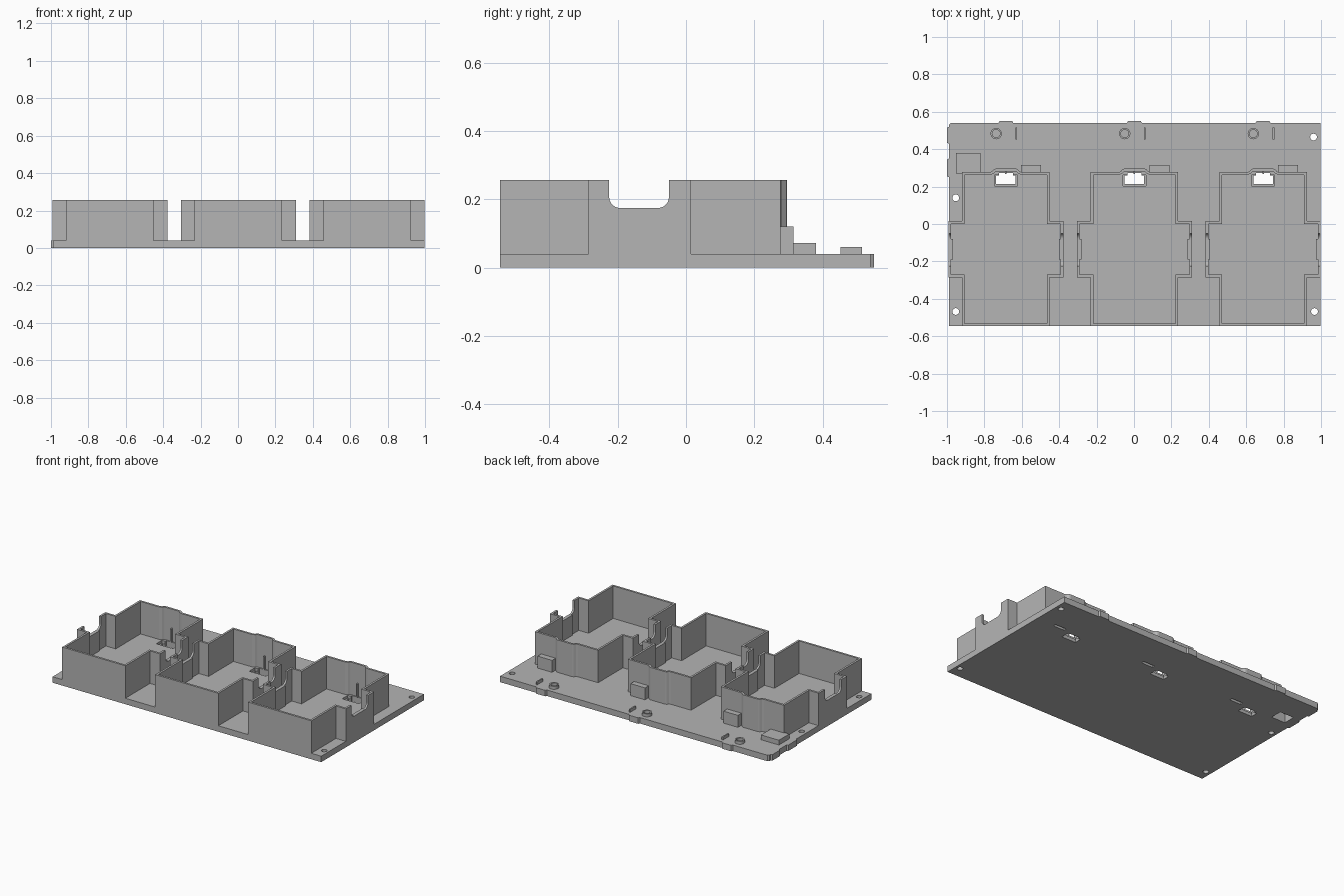
import bpy, bmesh, math
from mathutils import Vector

if "Cube" in bpy.data.objects:
    bpy.data.objects.remove(bpy.data.objects["Cube"])

grey = bpy.data.materials.new("matte_grey")
grey.diffuse_color = (0.46, 0.46, 0.46, 1)
grey.use_nodes = True
grey.node_tree.nodes["Principled BSDF"].inputs["Base Color"].default_value = grey.diffuse_color

PLATE_TOP, WALL_TOP, WALL = 0.04, 0.257, 0.014
BAYS = (-0.685, 0.0025, 0.69)


def finish(name, bm, helper=False):
    bmesh.ops.recalc_face_normals(bm, faces=bm.faces)
    mesh = bpy.data.meshes.new(name)
    bm.to_mesh(mesh)
    bm.free()
    mesh.materials.append(grey)
    ob = bpy.data.objects.new(name, mesh)
    bpy.context.collection.objects.link(ob)
    ob.hide_render = helper
    ob.hide_viewport = helper
    if helper:
        ob.display_type = 'WIRE'
    return ob


def add_prism(bm, pts, z0, z1):
    lo = [bm.verts.new((x, y, z0)) for x, y in pts]
    hi = [bm.verts.new((x, y, z1)) for x, y in pts]
    bm.faces.new(lo)
    bm.faces.new(hi)
    for i in range(len(pts)):
        j = (i + 1) % len(pts)
        bm.faces.new((lo[i], lo[j], hi[j], hi[i]))


def add_box(bm, x0, x1, y0, y1, z0, z1):
    add_prism(bm, [(x0, y0), (x1, y0), (x1, y1), (x0, y1)], z0, z1)


def circle(x, y, r, n=32):
    return [(x + r * math.cos(2 * math.pi * i / n), y + r * math.sin(2 * math.pi * i / n))
            for i in range(n)]


def inset(pts, d):
    """Mitred inward offset of a counter-clockwise outline."""
    out = []
    for i, p in enumerate(pts):
        p = Vector(p)
        a = (p - Vector(pts[i - 1])).normalized()
        b = (Vector(pts[(i + 1) % len(pts)]) - p).normalized()
        na, nb = Vector((-a.y, a.x)), Vector((-b.y, b.x))
        out.append(tuple(p + (na + nb) * d / (1 + na.dot(nb))))
    return out


def add_ring(bm, outer, inner, z0, z1):
    n = len(outer)
    rows = [[bm.verts.new((x, y, z)) for x, y in loop]
            for loop, z in ((outer, z0), (outer, z1), (inner, z1), (inner, z0))]
    for k in range(4):
        a, b = rows[k], rows[(k + 1) % 4]
        for i in range(n):
            j = (i + 1) % n
            bm.faces.new((a[i], a[j], b[j], b[i]))


def cut(ob, cutter):
    m = ob.modifiers.new("cut", 'BOOLEAN')
    m.operation, m.solver, m.object = 'DIFFERENCE', 'EXACT', cutter


# Base plate with edge tabs at the back and left
outline = [(-0.99, -0.545), (0.997, -0.545), (0.997, 0.54)]
for c in reversed(BAYS):
    outline += [(c + 0.04, 0.54), (c + 0.034, 0.55), (c - 0.034, 0.55), (c - 0.04, 0.54)]
outline += [(-0.98, 0.54), (-0.99, 0.53)]
for hi, lo in ((0.52, 0.43), (0.35, 0.25)):
    outline += [(-0.99, hi), (-1.0, hi - 0.005), (-1.0, lo + 0.005), (-0.99, lo)]
bm = bmesh.new()
add_prism(bm, outline, 0, PLATE_TOP)
plate = finish("base_plate", bm)

# Raised housings behind the bays, plus the low corner housing
bm = bmesh.new()
for c in BAYS:
    add_box(bm, c + 0.08, c + 0.187, 0.272, 0.315, PLATE_TOP, 0.12)
add_box(bm, -0.953, -0.82, 0.27, 0.38, PLATE_TOP, 0.072)
housings = finish("rear_housings", bm)

# Cutter: screw holes, latch windows and hollow undersides of the housings
bm = bmesh.new()
for x, y in ((-0.953, 0.14), (-0.953, -0.468), (0.96, 0.465), (0.965, -0.468)):
    add_prism(bm, circle(x, y, 0.018, 24), -0.1, 0.06)
for c in BAYS:
    add_prism(bm, [(c - 0.052, 0.215), (c + 0.052, 0.215), (c + 0.052, 0.26), (c + 0.037, 0.26),
                   (c + 0.037, 0.274), (c - 0.037, 0.274), (c - 0.037, 0.26),
                   (c - 0.052, 0.26)], -0.1, 0.06)
    add_box(bm, c + 0.092, c + 0.175, 0.283, 0.303, -0.1, 0.108)
add_box(bm, -0.938, -0.835, 0.285, 0.365, -0.1, 0.06)
through_cutter = finish("through_cutter", bm, True)

# Cutter: shallow recess around each window
bm = bmesh.new()
for c in BAYS:
    add_box(bm, c - 0.062, c + 0.062, 0.203, 0.262, 0.022, 0.06)
recess_cutter = finish("recess_cutter", bm, True)
cut(plate, recess_cutter)
cut(plate, through_cutter)
cut(housings, through_cutter)

# Cutter: rounded notch running through all the side ears
y0, y1, zb, r = -0.225, -0.05, 0.175, 0.032
notch = [(y1, 0.4), (y0, 0.4)]
for cy, start in ((y0 + r, math.pi), (y1 - r, 1.5 * math.pi)):
    notch += [(cy + r * math.cos(start + i * math.pi / 16),
               zb + r + r * math.sin(start + i * math.pi / 16)) for i in range(9)]
bm = bmesh.new()
a = [bm.verts.new((-1.2, y, z)) for y, z in notch]
b = [bm.verts.new((1.2, y, z)) for y, z in notch]
bm.faces.new(a)
bm.faces.new(b)
for i in range(len(a)):
    j = (i + 1) % len(a)
    bm.faces.new((a[i], a[j], b[j], b[i]))
notch_cutter = finish("notch_cutter", bm, True)

# Bay walls: right half of the outline, mirrored to the left
half = [(0.234, -0.545), (0.234, -0.285), (0.307, -0.285), (0.307, 0.015), (0.234, 0.015),
        (0.234, 0.277), (0.085, 0.277), (0.074, 0.281), (0.064, 0.292), (0.054, 0.296)]
full = half + [(-x, y) for x, y in reversed(half)]
for n, c in enumerate(BAYS):
    shape = [(c + x, y) for x, y in full]
    bm = bmesh.new()
    add_ring(bm, shape, inset(shape, WALL), PLATE_TOP, WALL_TOP)
    cut(finish(f"bay_wall_{n + 1}", bm), notch_cutter)

# Pads thickening the ears under the notches, and thin latch ribs
bm = bmesh.new()
for c in BAYS:
    for s in (-1, 1):
        xs = sorted((c + s * 0.284, c + s * 0.295))
        add_box(bm, *xs, -0.19, -0.08, PLATE_TOP, zb)
finish("ear_pads", bm)
bm = bmesh.new()
for c in BAYS:
    add_box(bm, c - 0.004, c + 0.004, 0.268, 0.284, PLATE_TOP, 0.13)
finish("latch_ribs", bm)

# Round collars and thin upright tabs on the rear shelf
bm = bmesh.new()
for c in BAYS:
    add_ring(bm, circle(c - 0.052, 0.483, 0.03), circle(c - 0.052, 0.483, 0.021), PLATE_TOP, 0.06)
collars = finish("collars", bm)
bm = bmesh.new()
for c in BAYS:
    add_box(bm, c + 0.051, c + 0.06, 0.452, 0.515, PLATE_TOP, 0.06)
finish("shelf_tabs", bm)

bpy.context.view_layer.objects.active = collars
collars.select_set(True)
bpy.ops.object.shade_smooth_by_angle(angle=math.radians(30))
